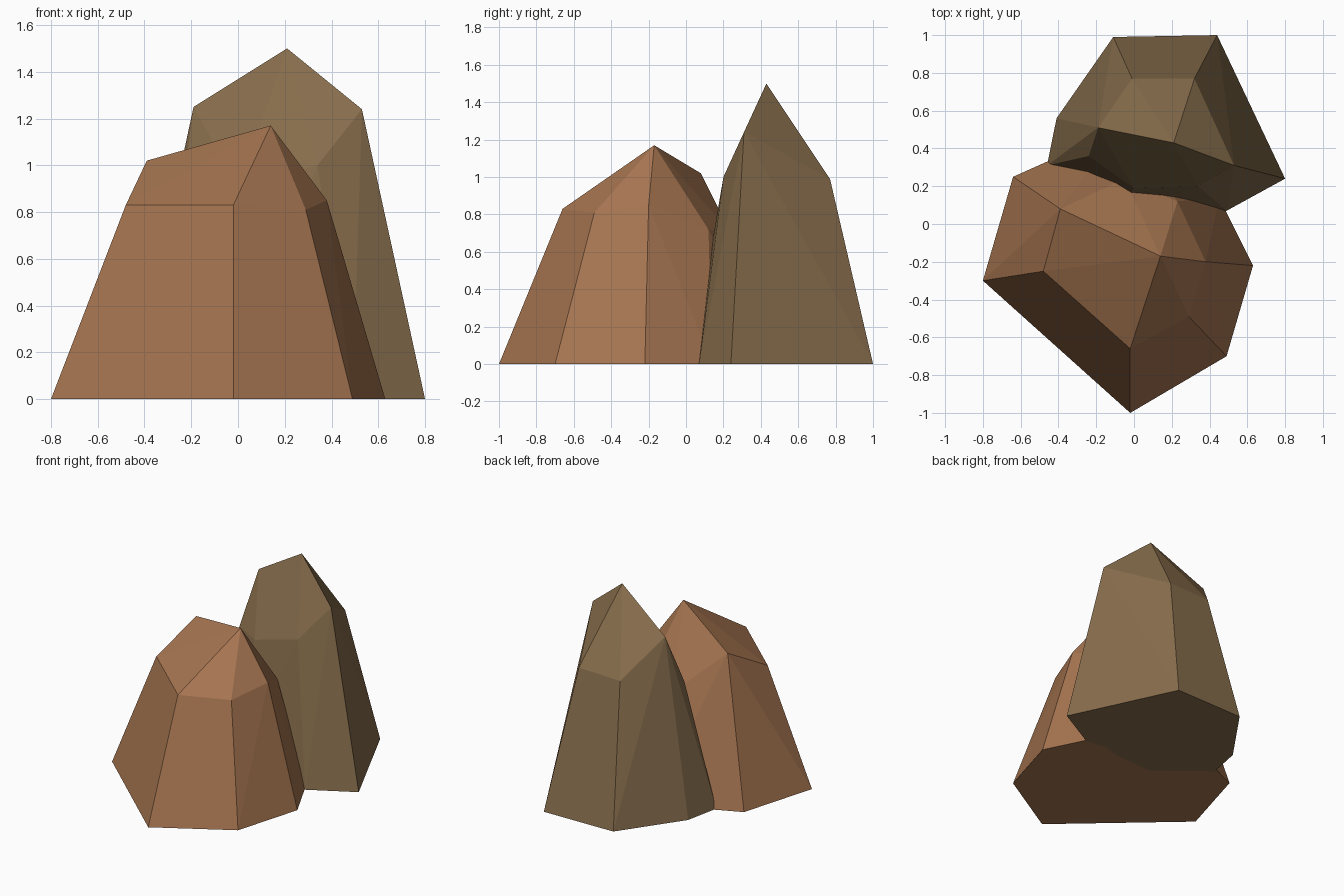
import bpy
import bmesh
from math import radians

cube = bpy.data.objects.get("Cube")
if cube:
    bpy.data.objects.remove(cube, do_unlink=True)


def material(name, rgb):
    mat = bpy.data.materials.new(name)
    mat.use_nodes = True
    color = (*rgb, 1)
    mat.diffuse_color = color
    bsdf = mat.node_tree.nodes["Principled BSDF"]
    bsdf.inputs["Base Color"].default_value = color
    bsdf.inputs["Roughness"].default_value = 1
    return mat


def rock(name, footprint, shoulder, peak, mat):
    """Faceted boulder: a convex skin over footprint, shoulder ring and peak."""
    bm = bmesh.new()
    for x, y in footprint:
        bm.verts.new((x, y, 0))
    for point in shoulder + [peak]:
        bm.verts.new(point)
    bmesh.ops.convex_hull(bm, input=bm.verts)
    bmesh.ops.delete(bm, geom=[v for v in bm.verts if not v.link_faces], context="VERTS")
    # Merge coplanar triangles into clean facets
    bmesh.ops.dissolve_limit(bm, angle_limit=radians(1), verts=bm.verts, edges=bm.edges)
    bmesh.ops.recalc_face_normals(bm, faces=bm.faces)
    mesh = bpy.data.meshes.new(name)
    bm.to_mesh(mesh)
    bm.free()
    mesh.materials.append(mat)
    obj = bpy.data.objects.new(name, mesh)
    bpy.context.collection.objects.link(obj)
    return obj


# Short reddish boulder in front
rock(
    "front_rock",
    [(-.8, -.3), (-.02, -1), (.49, -.7), (.63, -.22), (.45, .14), (-.08, .5), (-.64, .25)],
    [(-.48, -.25, .83), (-.02, -.66, .83), (.29, -.49, .81), (.38, -.2, .85),
     (.23, .12, .72), (-.05, .24, .7), (-.39, .08, 1.02)],
    (.14, -.17, 1.17),
    material("reddish_brown_stone", (.386, .18, .082)),
)

# Tall olive boulder behind
rock(
    "back_rock",
    [(-.11, .99), (.44, 1), (.8, .24), (.49, .07), (-.11, .03), (-.46, .31), (-.41, .56)],
    [(-.01, .77, .98), (.32, .77, .99), (.53, .31, 1.24), (.34, .2, 1),
     (0, .19, .91), (-.24, .36, .88), (-.19, .51, 1.25)],
    (.21, .43, 1.5),
    material("olive_brown_stone", (.242, .153, .072)),
)
